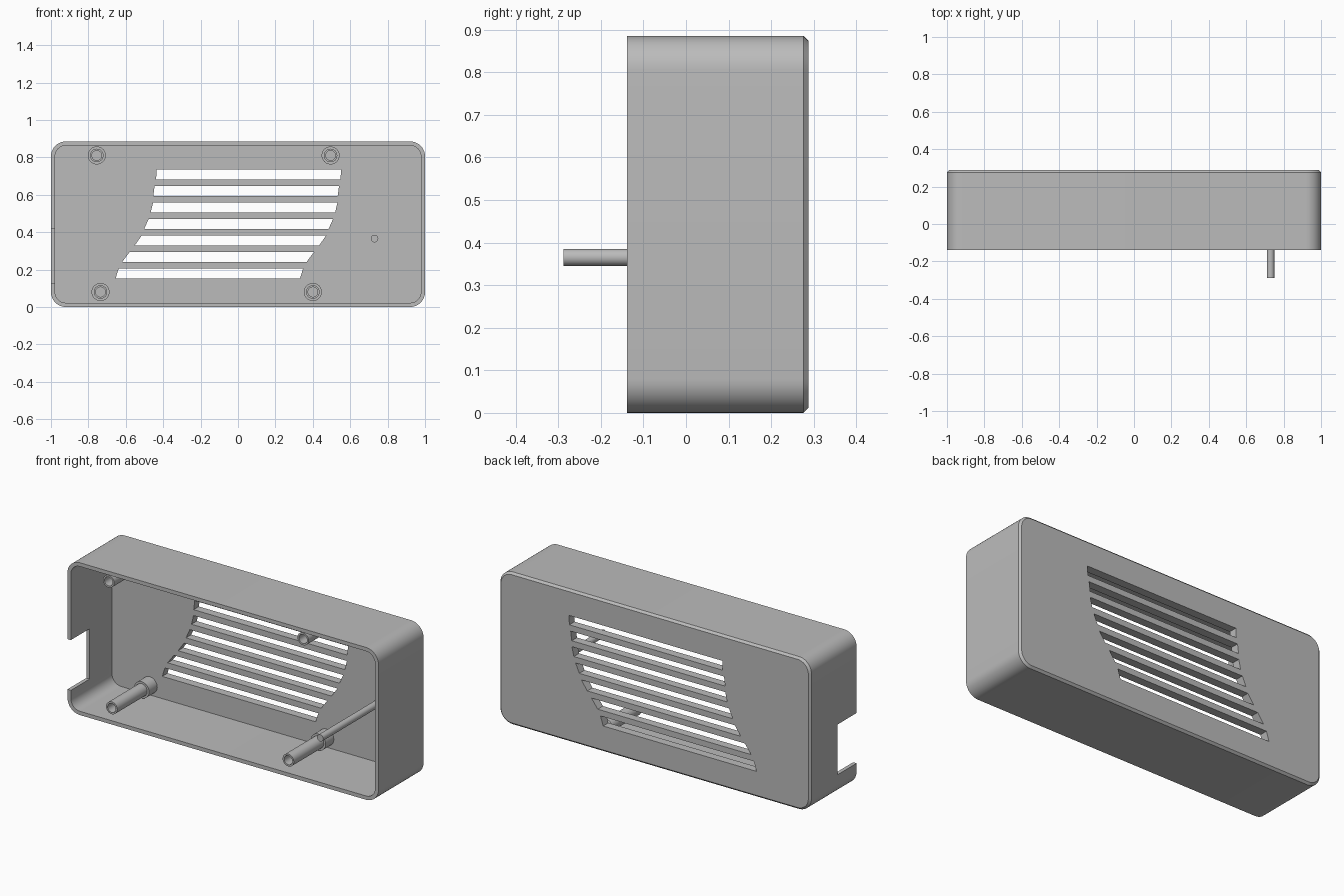
import bpy, bmesh, math
from mathutils import Vector

cube = bpy.data.objects.get("Cube")
if cube:
    bpy.data.objects.remove(cube, do_unlink=True)

grey = bpy.data.materials.new("plain grey")
grey.use_nodes = True
colour = (0.5, 0.5, 0.5, 1)
grey.diffuse_color = colour
grey.node_tree.nodes["Principled BSDF"].inputs["Base Color"].default_value = colour

# Main dimensions
HEIGHT, RADIUS, WALL, CHAMFER = 0.885, 0.08, 0.022, 0.012
FRONT, FLOOR, BACK = -0.138, 0.24, 0.288


def make_object(name, bm):
    bmesh.ops.recalc_face_normals(bm, faces=bm.faces)
    mesh = bpy.data.meshes.new(name)
    bm.to_mesh(mesh)
    bm.free()
    mesh.materials.append(grey)
    obj = bpy.data.objects.new(name, mesh)
    bpy.context.collection.objects.link(obj)
    return obj


def smooth(obj):
    bpy.ops.object.select_all(action="DESELECT")
    obj.select_set(True)
    bpy.context.view_layer.objects.active = obj
    bpy.ops.object.shade_smooth_by_angle(angle=math.radians(35))


def loft(bm, rings):
    """Skin a list of closed point rings and cap both ends."""
    loops = [[bm.verts.new(p) for p in ring] for ring in rings]
    for a, b in zip(loops, loops[1:]):
        for i in range(len(a)):
            j = (i + 1) % len(a)
            bm.faces.new((a[i], a[j], b[j], b[i]))
    bm.faces.new(loops[0])
    bm.faces.new(loops[-1])


def rounded_ring(inset, y, steps=10):
    """Rounded rectangle in the xz plane, inset from the outer outline."""
    r = RADIUS - inset
    cx, cz = 1 - RADIUS, HEIGHT / 2 - RADIUS
    ring = []
    for q, (sx, sz) in enumerate([(1, 1), (-1, 1), (-1, -1), (1, -1)]):
        for i in range(steps + 1):
            a = math.pi / 2 * (q + i / steps)
            ring.append(Vector((sx * cx + r * math.cos(a), y,
                                HEIGHT / 2 + sz * cz + r * math.sin(a))))
    return ring


def prism(bm, outline, y0, y1):
    loft(bm, [[(x, y, z) for x, z in outline] for y in (y0, y1)])


def turned(name, x, z, profile, sides=32):
    """Solid turned about the y axis from (radius, y) pairs."""
    bm = bmesh.new()
    angles = [2 * math.pi * i / sides for i in range(sides)]
    loft(bm, [[(x + r * math.cos(a), y, z + r * math.sin(a)) for a in angles]
              for r, y in profile])
    smooth(make_object(name, bm))


# Open-fronted shell with a chamfered back edge
bm = bmesh.new()
loft(bm, [rounded_ring(WALL, FLOOR), rounded_ring(WALL, FRONT), rounded_ring(0, FRONT),
          rounded_ring(0, BACK - CHAMFER), rounded_ring(CHAMFER, BACK)])
shell = make_object("case_shell", bm)

# Cutter: seven slanted vent slots and the side notch
bm = bmesh.new()
slot_ends = [(-0.435, -0.438), (-0.446, -0.453), (-0.454, -0.467), (-0.478, -0.502),
             (-0.515, -0.553), (-0.58, -0.62), (-0.638, -0.655)]
for i, (upper, lower) in enumerate(slot_ends):
    top = 0.735 - 0.0883 * i
    low = top - 0.054
    prism(bm, [(upper, top), (upper + 0.986, top), (lower + 0.986, low), (lower, low)],
          FLOOR - 0.05, BACK + 0.05)
prism(bm, [(-1.1, 0.128), (-0.95, 0.128), (-0.95, 0.42), (-1.1, 0.42)], FRONT - 0.1, 0.035)
cutter = make_object("opening_cutter", bm)
cutter.hide_render = True

cut = shell.modifiers.new("openings", "BOOLEAN")
cut.operation = "DIFFERENCE"
cut.solver = "EXACT"
cut.object = cutter
bpy.context.view_layer.objects.active = shell
bpy.ops.object.modifier_apply(modifier=cut.name)
bpy.data.objects.remove(cutter, do_unlink=True)
smooth(shell)

# Hollow screw posts with a wider collar at the base
post_profile = [(0.048, FLOOR + 0.01), (0.048, 0.165), (0.036, 0.165),
                (0.036, -0.11), (0.026, -0.11), (0.026, 0.2)]
for name, x, z in [("upper_right_post", -0.755, 0.81), ("upper_left_post", 0.495, 0.81),
                   ("lower_right_post", -0.735, 0.08), ("lower_left_post", 0.4, 0.08)]:
    turned(name, x, z, post_profile)

# Long pin reaching out past the open front
turned("long_pin", 0.73, 0.365, [(0.02, FLOOR + 0.01), (0.02, -0.288)])
